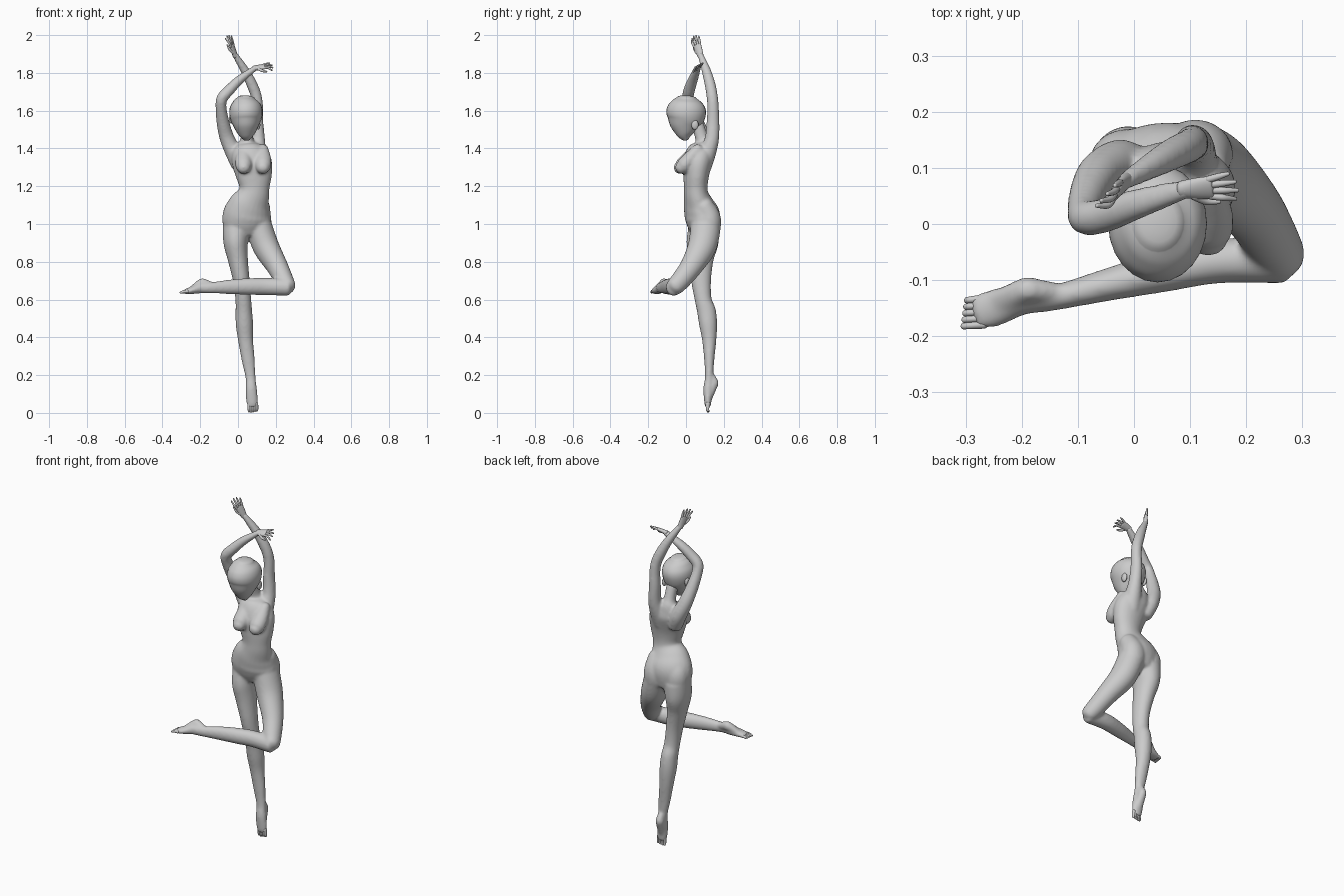
import bpy, bmesh, math
from mathutils import Vector, Matrix

SEG, STEP = 24, 6


def catmull(pts):
    """Smooth list of (x, y, z, a, b) sections."""
    out = []
    for i in range(len(pts) - 1):
        p0, p1, p2 = pts[max(i - 1, 0)], pts[i], pts[i + 1]
        p3 = pts[min(i + 2, len(pts) - 1)]
        for s in range(STEP):
            t = s / STEP
            out.append([0.5 * (2 * b + (c - a) * t + (2 * a - 5 * b + 4 * c - d) * t * t
                        + (3 * b - a - 3 * c + d) * t ** 3) for a, b, c, d in zip(p0, p1, p2, p3)])
    out.append(list(pts[-1]))
    return out


def tube(bm, pts, ref, cap=0.8, seg=SEG):
    """Loft elliptical rings along a path; a lies along ref, b across it."""
    s = catmull(pts)
    cen = [Vector(p[:3]) for p in s]
    tan = [(cen[min(i + 1, len(s) - 1)] - cen[max(i - 1, 0)]).normalized() for i in range(len(s))]
    secs = [(c, t, p[3], p[4]) for c, t, p in zip(cen, tan, s)]

    def rounded(sec, sign):
        c, t, a, b = sec
        r = min(a, b) * cap
        return [(c + sign * t * r * math.sin(k), t, a * math.cos(k), b * math.cos(k))
                for k in (0.4, 0.8, 1.15, 1.45)]
    secs = rounded(secs[0], -1)[::-1] + secs + rounded(secs[-1], 1)
    rings = []
    for c, t, a, b in secs:
        u = Vector(ref)
        u = (u - t * u.dot(t)).normalized()
        v = t.cross(u)
        rings.append([bm.verts.new(c + u * a * math.cos(2 * math.pi * k / seg)
                                   + v * b * math.sin(2 * math.pi * k / seg)) for k in range(seg)])
    for r0, r1 in zip(rings, rings[1:]):
        for k in range(seg):
            n = (k + 1) % seg
            bm.faces.new((r0[k], r0[n], r1[n], r1[k]))
    bm.faces.new(rings[0][::-1])
    bm.faces.new(rings[-1])


def ball(bm, c, r):
    m = Matrix.Translation(c) @ Matrix.Diagonal((*r, 1))
    bmesh.ops.create_uvsphere(bm, u_segments=24, v_segments=16, radius=1, matrix=m)


def finish(name, bm, voxel=0, smooth=0):
    bmesh.ops.recalc_face_normals(bm, faces=bm.faces[:])
    for f in bm.faces:
        f.smooth = True
    me = bpy.data.meshes.new(name)
    bm.to_mesh(me)
    bm.free()
    ob = bpy.data.objects.new(name, me)
    bpy.context.collection.objects.link(ob)
    if voxel:
        m = ob.modifiers.new("fuse", 'REMESH')
        m.mode, m.voxel_size, m.use_smooth_shade = 'VOXEL', voxel, True
        m = ob.modifiers.new("soften", 'SMOOTH')
        m.factor, m.iterations = 0.5, smooth
    return ob


X, Y, Z = (1, 0, 0), (0, 1, 0), (0, 0, 1)
body = bmesh.new()

# torso and neck, turned slightly
tube(body, [(.05, .10, .955, .09, .07), (.045, .093, 1.0, .125, .086), (.047, .085, 1.05, .128, .093),
            (.06, .068, 1.10, .112, .081), (.08, .055, 1.15, .088, .066), (.087, .052, 1.19, .08, .062),
            (.085, .053, 1.25, .095, .067), (.075, .06, 1.32, .106, .077), (.055, .078, 1.38, .093, .073),
            (.048, .09, 1.42, .06, .05), (.047, .085, 1.45, .034, .036), (.045, .06, 1.53, .032, .033)],
     (1, .15, 0), .3)
# bust and seat
for x, y in ((.03, -.03), (.132, -.022)):
    tube(body, [(x, y + .085, 1.395, .03, .03), (x, y + .042, 1.345, .044, .038),
                (x, y + .01, 1.308, .044, .041), (x, y - .004, 1.297, .036, .034)], X, .9)
for x, y in ((-.012, .105), (.11, .122)):
    tube(body, [(x + .01, y - .03, 1.10, .05, .05), (x, y - .003, 1.04, .066, .062),
                (x, y, .985, .066, .062), (x, y - .018, .93, .055, .055)], X, .6)

# standing leg with pointed foot
tube(body, [(-.008, .095, .99, .074, .08), (-.012, .087, .90, .065, .085), (0, .08, .81, .053, .066),
            (.018, .08, .70, .044, .053), (.028, .091, .60, .042, .045), (.031, .108, .54, .044, .05),
            (.034, .117, .47, .046, .048), (.04, .123, .387, .04, .038), (.054, .123, .28, .035, .027),
            (.066, .122, .19, .027, .022), (.07, .117, .13, .03, .026), (.073, .116, .08, .032, .022),
            (.077, .115, .035, .028, .016)], X, .4)
tube(body, [(.065, .127, .215, .014, .013), (.067, .145, .165, .023, .026), (.068, .142, .145, .024, .026),
            (.072, .122, .08, .024, .018)], X, .6)

# raised thigh
tube(body, [(.11, .105, .99, .07, .08), (.148, .085, .88, .07, .076), (.208, .028, .775, .057, .06),
            (.245, -.03, .70, .05, .052), (.261, -.056, .672, .045, .048)], X, .85)
# folded shin, foot and heel
tube(body, [(.265, -.066, .665, .045, .04), (.15, -.066, .669, .046, .04), (.05, -.085, .669, .044, .037),
            (-.05, -.109, .667, .038, .029), (-.145, -.132, .662, .029, .023), (-.2, -.135, .66, .028, .028),
            (-.25, -.15, .648, .019, .034), (-.282, -.158, .642, .013, .031)], Z, .5)
tube(body, [(-.12, -.125, .668, .016, .016), (-.178, -.118, .686, .024, .022), (-.196, -.119, .685, .025, .023),
            (-.245, -.145, .655, .014, .026)], Z, .6)

# right arm bent over the head
tube(body, [(.005, .095, 1.31, .04, .04), (-.025, .105, 1.38, .046, .043), (-.06, .092, 1.46, .038, .039),
            (-.08, .06, 1.54, .034, .034), (-.09, .025, 1.62, .031, .029), (-.084, .011, 1.665, .031, .03),
            (-.05, .016, 1.705, .031, .029), (.01, .037, 1.765, .027, .024), (.095, .063, 1.828, .018, .014)],
     Y, .5)
# left arm raised behind the head
tube(body, [(.095, .095, 1.30, .04, .045), (.103, .115, 1.38, .045, .045), (.108, .137, 1.45, .038, .035),
            (.103, .143, 1.54, .034, .031), (.104, .143, 1.62, .031, .029), (.096, .138, 1.68, .03, .029),
            (.073, .127, 1.74, .029, .029), (.038, .108, 1.81, .025, .024), (-.017, .076, 1.898, .016, .015)],
     Y, .5)
finish("body", body, .0065, 12)

# head with tapered chin
head = bmesh.new()
tube(head, [(.047, .0, 1.447, .017, .015), (.045, -.006, 1.475, .043, .045), (.043, -.006, 1.52, .068, .08),
            (.042, -.001, 1.56, .084, .099), (.042, .001, 1.595, .088, .105), (.042, .002, 1.625, .082, .097),
            (.042, .003, 1.65, .066, .077), (.043, .004, 1.667, .046, .053)], X, .3)
finish("head", head)

# ears
for name, c in (("ear_right", (-.036, .04, 1.557)), ("ear_left", (.107, .047, 1.525))):
    ear = bmesh.new()
    ball(ear, c, (.011, .019, .026))
    finish(name, ear)


def hand(name, wrist, direction, side, bend, k0=1.0):
    """Palm, four fingers and a thumb fanned along the side vector."""
    w, d, s = Vector(wrist), Vector(direction).normalized(), Vector(side)
    s = (s - d * s.dot(d)).normalized()
    n = Vector(bend).normalized()
    d = d * k0
    bm = bmesh.new()
    tube(bm, [(*(w - d * .008), .016, .013), (*(w + d * .02), .021, .011), (*(w + d * .046), .023, .009)], s, .6)
    for k, ln in zip((-1.5, -.5, .5, 1.5), (.036, .046, .048, .042)):
        base = w + d * .044 + s * k * .0115
        mid = base + d * ln * .5 + s * k * .003
        tip = base + d * ln + s * k * .006 + n * .005 * (1.5 + k)
        tube(bm, [(*base, .0065, .0065), (*mid, .006, .006), (*tip, .0038, .0038)], s, 1, 10)
    base = w + d * .014 + s * .014
    tube(bm, [(*base, .009, .008), (*(base + d * .02 + s * .013 + n * .008), .007, .007),
              (*(base + d * .042 + s * .016 + n * .014), .004, .004)], s, 1, 10)
    finish(name, bm)


hand("hand_right", (.092, .062, 1.826), (.97, .06, .17), (0, -.85, -.5), (0, 0, -1))
hand("hand_left", (-.017, .075, 1.897), (-.28, -.3, .9), (-.45, -.9, 0), (-.7, .7, .1), 1.18)

# toes of both feet
toes = bmesh.new()
for k in range(5):
    x = .057 + .0105 * k
    tube(toes, [(x, .115, .05, .008, .012), (x + .001, .114, .022, .0075, .009),
                (x + .001, .117, .007 + .002 * abs(k - 1), .006, .007)], X, 1, 10)
finish("toes_standing_foot", toes)
toes = bmesh.new()
for k in range(5):
    y = -.135 - .0115 * k
    tube(toes, [(-.268, y + .002, .643, .009, .008), (-.29, y, .641, .008, .0065),
                (-.297 - .0015 * k, y - .001, .637, .006, .006)], Z, 1, 10)
finish("toes_folded_leg", toes)
